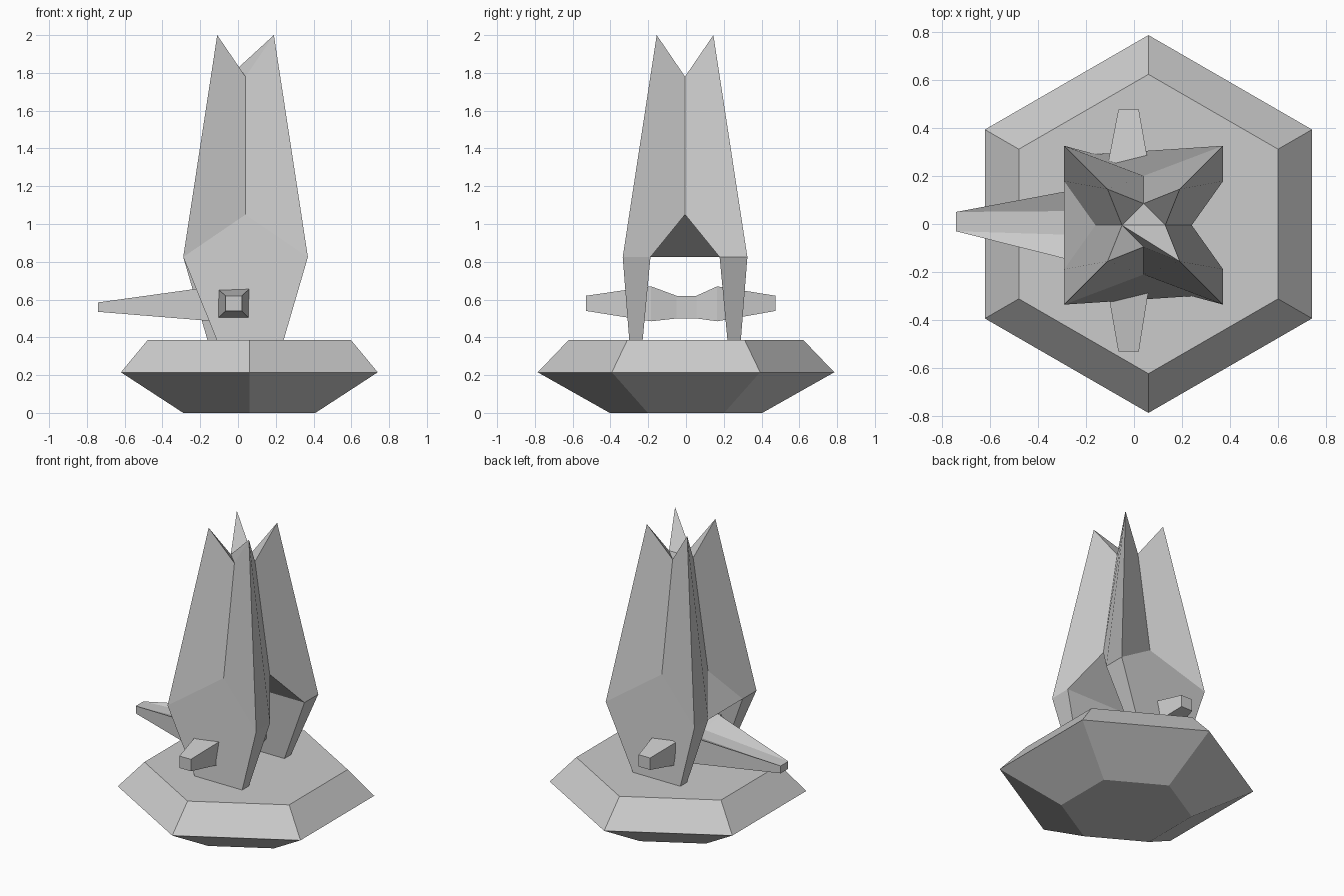
import bpy, bmesh, math

if "Cube" in bpy.data.objects:
    bpy.data.objects.remove(bpy.data.objects["Cube"])


def finish(bm, name, location=(0, 0, 0)):
    bmesh.ops.remove_doubles(bm, verts=bm.verts[:], dist=0.0005)
    bmesh.ops.recalc_face_normals(bm, faces=bm.faces[:])
    mesh = bpy.data.meshes.new(name)
    bm.to_mesh(mesh)
    bm.free()
    ob = bpy.data.objects.new(name, mesh)
    ob.location = location
    bpy.context.collection.objects.link(ob)
    return ob


def loft(name, rings, location=(0, 0, 0)):
    """Skin a closed solid through equal-length rings of points."""
    bm = bmesh.new()
    vs = [[bm.verts.new(p) for p in ring] for ring in rings]
    n = len(vs[0])
    for a, b in zip(vs, vs[1:]):
        for i in range(n):
            j = (i + 1) % n
            bm.faces.new((a[i], a[j], b[j], b[i]))
    bm.faces.new(vs[0])
    bm.faces.new(vs[-1])
    bmesh.ops.dissolve_degenerate(bm, dist=0.0005, edges=bm.edges[:])
    return finish(bm, name, location)


# Hexagonal faceted base
loft("base", [[(r * math.sin(k * math.pi / 3), r * math.cos(k * math.pi / 3), z)
               for k in range(6)]
              for r, z in ((0.404, 0), (0.785, 0.215), (0.622, 0.385))], (0.06, 0, 0))

# Spiked body on two slab legs: half the points, turned 180 degrees for the rest
half = {
    "bl": (-0.15, -0.295, 0.38), "br": (0.20, -0.295, 0.38),   # leg bottom, outer
    "cl": (-0.15, -0.225, 0.38), "cr": (0.20, -0.225, 0.38),   # leg bottom, inner
    "ol": (-0.33, -0.33, 0.825), "or": (0.33, -0.33, 0.825),   # hip, outer
    "il": (-0.33, -0.183, 0.825), "ir": (0.33, -0.183, 0.825), # hip, inner
    "af": (0, -0.205, 1.05), "ar": (0.20, 0, 1.05),            # crease bottoms
    "nf": (0, -0.09, 1.78), "nr": (0.09, 0, 1.78),             # notches
    "sl": (-0.15, -0.15, 2.0), "sr": (0.15, -0.15, 2.0),       # spike tips
}
bm = bmesh.new()
F = {k: bm.verts.new(p) for k, p in half.items()}
B = {k: bm.verts.new((-x, -y, z)) for k, (x, y, z) in half.items()}
for a, b in ((F, B), (B, F)):
    for face in (
        [a["bl"], a["br"], a["or"], a["af"], a["ol"]],         # leg panel
        [a["af"], a["or"], a["sr"], a["nf"]],                  # upper panels
        [a["af"], a["nf"], a["sl"], a["ol"]],
        [a["or"], a["ir"], a["ar"], a["nr"], a["sr"]],         # side panels
        [b["ol"], b["sl"], a["nr"], a["ar"], b["il"]],
        [a["br"], a["cr"], a["ir"], a["or"]],                  # leg sides
        [a["bl"], a["ol"], a["il"], a["cl"]],
        [a["cl"], a["il"], a["ir"], a["cr"]],                  # leg inside
        [a["bl"], a["cl"], a["cr"], a["br"]],                  # leg bottom
        [a["sl"], a["nf"], b["nr"] if a is F else F["nr"]],    # spike insides
    ):
        bm.faces.new(face)
# Roof of the passage between the legs, and the rest of the top
for face in (
    [F["ir"], F["il"], F["ar"]], [B["il"], B["ir"], F["ar"]],
    [F["ar"], F["il"], B["ir"]], [F["il"], B["ar"], B["ir"]],
    [F["nf"], F["sr"], B["nr"]], [B["nr"], F["sr"], F["nr"]],
    [B["nr"], F["nr"], B["nf"]], [B["nr"], B["nf"], B["sr"]],
):
    bm.faces.new(face)
finish(bm, "spiked_body", (0.04, -0.005, 0))

# Cross beam running through both legs
beam = [(-0.53, -0.065, 0.02, 0.54, 0.62), (-0.185, -0.125, 0.075, 0.485, 0.67),
        (-0.05, -0.10, 0.05, 0.50, 0.62), (0.055, -0.10, 0.05, 0.50, 0.62),
        (0.165, -0.125, 0.075, 0.485, 0.67), (0.475, -0.065, 0.02, 0.54, 0.62)]
loft("cross_beam", [[(x0, y, z0), (x1, y, z0), (x1, y, z1), (x0, y, z1)]
                    for y, x0, x1, z0, z1 in beam])

# Long side arm, fanning out from a small tip to the beam's waisted face
mid = beam[1:5]
root = ([(x0, y, z0) for y, x0, x1, z0, z1 in mid]
        + [(x0, y, z1) for y, x0, x1, z0, z1 in reversed(mid)])
tip = [(-0.74, y, z) for y, z in ((-0.03, 0.535), (-0.03, 0.535), (0.05, 0.535), (0.05, 0.535),
                                  (0.05, 0.585), (0.05, 0.585), (-0.03, 0.585), (-0.03, 0.585))]
loft("side_arm", [root, tip])
